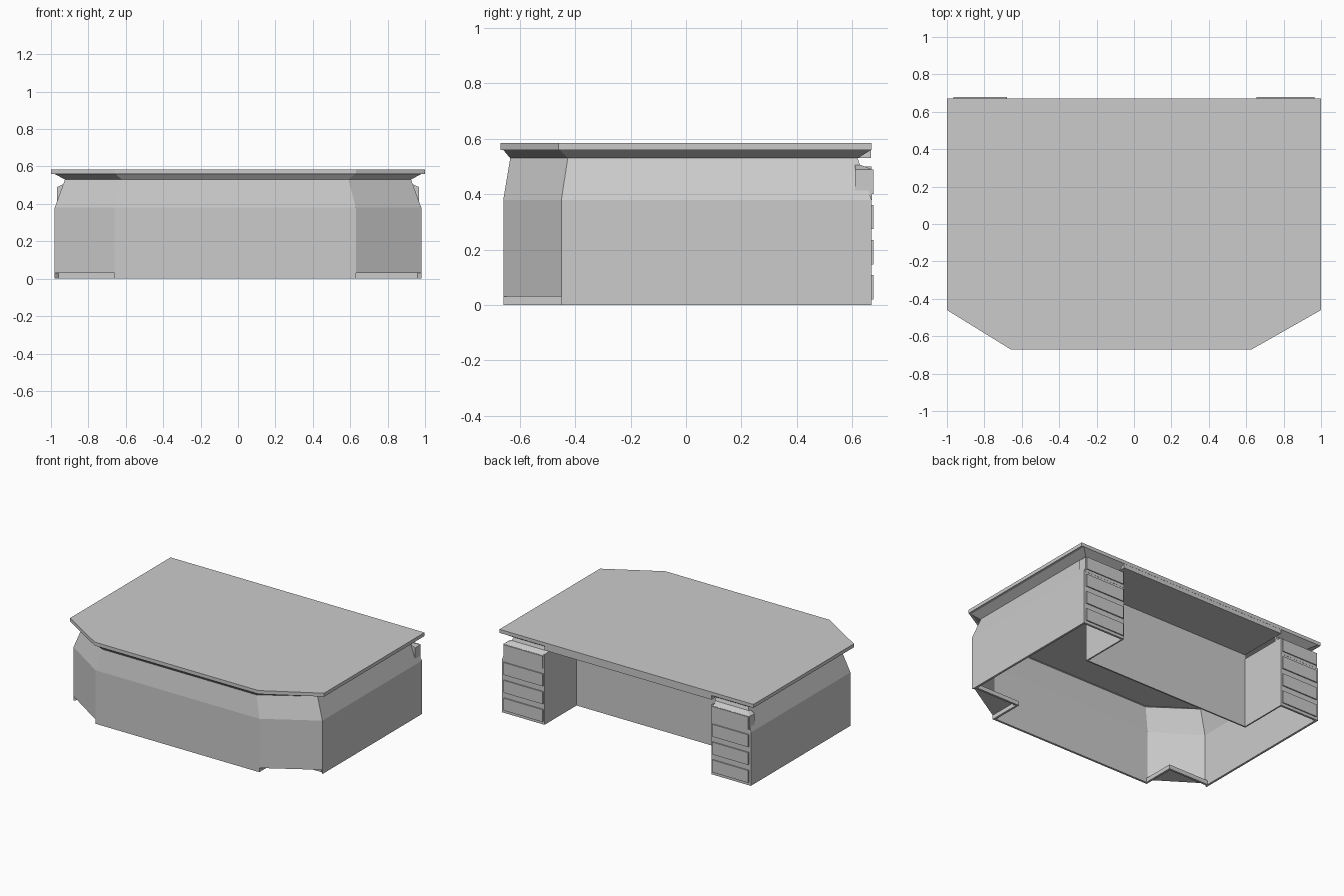
import bpy
import bmesh

cube = bpy.data.objects.get("Cube")
if cube:
    bpy.data.objects.remove(cube, do_unlink=True)

grey = bpy.data.materials.new("plain grey")
grey.use_nodes = True
grey.diffuse_color = (0.6, 0.6, 0.6, 1)
grey.node_tree.nodes["Principled BSDF"].inputs["Base Color"].default_value = (0.6, 0.6, 0.6, 1)

KNEE_R, KNEE_L, KNEE_Y = -0.67, 0.645, 0.31   # kneehole limits


def finish(name, bm):
    mesh = bpy.data.meshes.new(name)
    bm.to_mesh(mesh)
    bm.free()
    mesh.materials.append(grey)
    obj = bpy.data.objects.new(name, mesh)
    bpy.context.collection.objects.link(obj)
    return obj


def loft(name, levels, thickness=0, closed=False, caps=False):
    """Skin a stack of (z, outline) levels; optionally thicken it inward."""
    bm = bmesh.new()
    rings = [[bm.verts.new((x, y, z)) for x, y in path] for z, path in levels]
    n = len(rings[0])
    for low, high in zip(rings, rings[1:]):
        for i in range(n if closed else n - 1):
            j = (i + 1) % n
            bm.faces.new((low[i], low[j], high[j], high[i]))
    if caps:
        bm.faces.new(rings[0][::-1])
        bm.faces.new(rings[-1])
        bmesh.ops.recalc_face_normals(bm, faces=bm.faces)
    obj = finish(name, bm)
    if thickness:
        solid = obj.modifiers.new("thickness", "SOLIDIFY")
        solid.thickness = thickness
        solid.offset = -1
        solid.use_even_offset = True
    return obj


def prism(name, outline, z0, z1):
    return loft(name, [(z0, outline), (z1, outline)], closed=True, caps=True)


def box(name, x0, x1, y0, y1, z0, z1):
    return prism(name, [(x0, y0), (x1, y0), (x1, y1), (x0, y1)], z0, z1)


def wall(side, back, seam, front, right, left):
    """Open outline from one kneehole edge round the front to the other."""
    return [(KNEE_R, back), (-side, back), (-side, seam), (right, front),
            (left, front), (side, seam), (side, back), (KNEE_L, back)]


# Tabletop with clipped front corners
prism("tabletop", [(-1, 0.67), (-1, -0.46), (-0.66, -0.67), (0.63, -0.67),
                   (1, -0.46), (1, 0.67)], 0.56, 0.585)

# Outer shell: upright, leaning in, then flaring out under the top
full = wall(0.98, 0.67, -0.45, -0.66, -0.66, 0.63)
neck = wall(0.925, 0.62, -0.427, -0.635, -0.62, 0.59)
flare = wall(0.98, 0.668, -0.455, -0.66, -0.655, 0.625)
loft("body_shell", [(0.03, full), (0.38, full), (0.53, neck), (0.56, flare)], 0.015)

# Base band with notched front corners
base = [(KNEE_R, 0.67), (-0.98, 0.67), (-0.98, -0.45), (-0.96, -0.43),
        (-0.66, -0.43), (-0.66, -0.66), (0.63, -0.66), (0.63, -0.43),
        (0.96, -0.43), (0.98, -0.45), (0.98, 0.67), (KNEE_L, 0.67)]
loft("base_band", [(0, base), (0.03, base)], 0.015)
prism("right_notch_soffit", base[2:6], 0.03, 0.04)
prism("left_notch_soffit", base[6:10], 0.03, 0.04)

# Kneehole lining
box("kneehole_panel", KNEE_R - 0.01, KNEE_L + 0.01, KNEE_Y - 0.01, KNEE_Y, 0, 0.55)
box("right_pedestal_side", KNEE_R - 0.01, KNEE_R, KNEE_Y, 0.67, 0, 0.5)
box("left_pedestal_side", KNEE_L, KNEE_L + 0.01, KNEE_Y, 0.67, 0, 0.5)
box("back_apron", KNEE_R, KNEE_L, KNEE_Y, 0.669, 0.53, 0.56)

# Drawer stacks on the back of both pedestals
for side, inner, outer, sign in (("right", KNEE_R, -0.968, -1), ("left", KNEE_L, 0.968, 1)):
    lower = [(inner, 0.61), (inner, 0.671), (outer, 0.671), (outer, 0.61)]
    top_x = outer - sign * 0.045
    upper = [(inner, 0.61), (inner, 0.62), (top_x, 0.62), (top_x, 0.61)]
    loft(side + "_drawer_case", [(0.38, lower), (0.49, lower), (0.51, upper)],
         closed=True, caps=True)
    x0, x1 = sorted((inner + sign * 0.01, outer - sign * 0.004))
    for i in range(4):
        z = 0.02 + i * 0.127
        box(f"{side}_drawer_{i + 1}", x0, x1, 0.665, 0.678, z, z + 0.088)
